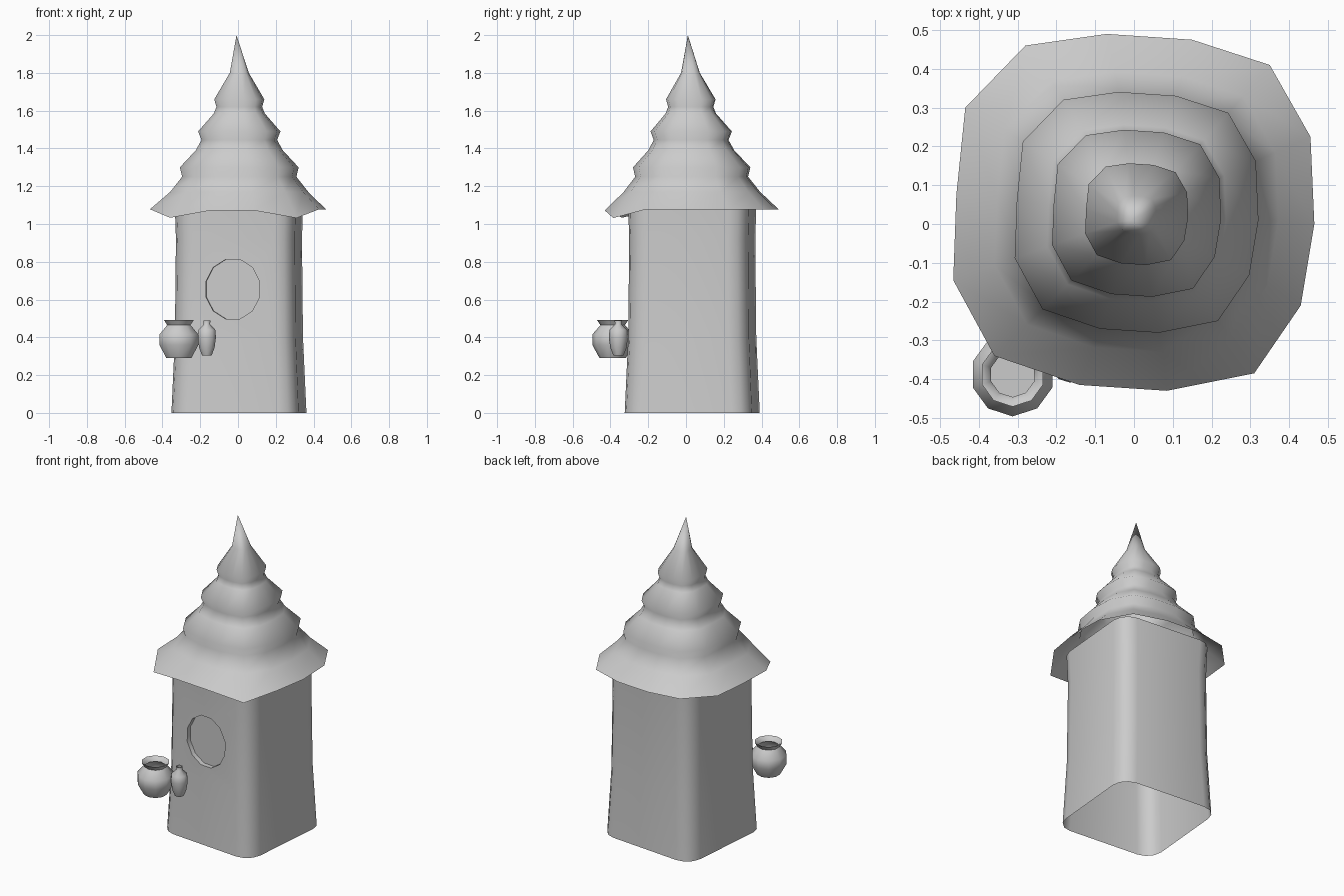
import bpy, bmesh, math
from mathutils import Matrix

if "Cube" in bpy.data.objects:
    bpy.data.objects.remove(bpy.data.objects["Cube"])


def loft(name, rings, cap_start=False, cap_end=False, tip=None):
    """Skin a stack of equal-length closed rings."""
    bm = bmesh.new()
    loops = [[bm.verts.new(p) for p in ring] for ring in rings]
    n = len(loops[0])
    for a, b in zip(loops, loops[1:]):
        for i in range(n):
            j = (i + 1) % n
            bm.faces.new((a[i], a[j], b[j], b[i]))
    if tip:
        t = bm.verts.new(tip)
        for i in range(n):
            bm.faces.new((loops[-1][i], loops[-1][(i + 1) % n], t))
    if cap_start:
        bm.faces.new(loops[0][::-1])
    if cap_end:
        bm.faces.new(loops[-1])
    me = bpy.data.meshes.new(name)
    bm.to_mesh(me)
    bm.free()
    ob = bpy.data.objects.new(name, me)
    bpy.context.collection.objects.link(ob)
    return ob


def smooth(ob, angle):
    bpy.ops.object.select_all(action='DESELECT')
    ob.select_set(True)
    bpy.context.view_layer.objects.active = ob
    bpy.ops.object.shade_smooth_by_angle(angle=math.radians(angle))


def circle(cx, cy, r, z, n):
    return [(cx + r * math.cos(2 * math.pi * (i + .5) / n),
             cy + r * math.sin(2 * math.pi * (i + .5) / n), z) for i in range(n)]


TURN = math.radians(-5)
CX, CY = 0.005, 0.033


def rounded_square(half, r, z, steps=4):
    pts = []
    for k in range(4):
        mid = math.pi / 4 + k * math.pi / 2
        ox = (half - r) * math.sqrt(2) * math.cos(mid)
        oy = (half - r) * math.sqrt(2) * math.sin(mid)
        for s in range(steps):
            a = k * math.pi / 2 + s / (steps - 1) * math.pi / 2
            x, y = ox + r * math.cos(a), oy + r * math.sin(a)
            pts.append((CX + x * math.cos(TURN) - y * math.sin(TURN),
                        CY + x * math.sin(TURN) + y * math.cos(TURN), z))
    return pts


# Tower walls: tapered rounded square, slightly turned
body = loft("tower_walls", [rounded_square(h, .1, z) for h, z in
                            ((.338, 0), (.321, .4), (.316, .92), (.322, 1.12))],
            cap_start=True, cap_end=True)

# Shallow oval window recess cut into the front wall
bm = bmesh.new()
bmesh.ops.create_cone(bm, cap_ends=True, segments=12, radius1=1, radius2=1, depth=.2)
bm.transform(Matrix.Translation((CX, CY, .655)) @ Matrix.Rotation(TURN, 4, 'Z')
             @ Matrix.Translation((0, -.39, 0))
             @ Matrix.Diagonal((.147, 1, .163, 1))
             @ Matrix.Rotation(math.pi / 2, 4, 'X') @ Matrix.Rotation(math.radians(15), 4, 'Z'))
me = bpy.data.meshes.new("window_cutter")
bm.to_mesh(me)
bm.free()
cutter = bpy.data.objects.new("window_cutter", me)
cutter.hide_render = True
bpy.context.collection.objects.link(cutter)
mod = body.modifiers.new("window", 'BOOLEAN')
mod.operation, mod.solver, mod.object = 'DIFFERENCE', 'EXACT', cutter
cutter.location.x = -.005
bpy.context.view_layer.objects.active = body
bpy.ops.object.modifier_apply(modifier=mod.name)
bpy.data.objects.remove(cutter)

# Walls are an open shell: drop the bottom and top caps
bm = bmesh.new()
bm.from_mesh(body.data)
caps = [f for f in bm.faces if abs(f.normal.z) > .9
        and not .05 < f.calc_center_median().z < 1.1]
bmesh.ops.delete(bm, geom=caps, context='FACES')
bm.to_mesh(body.data)
bm.free()
smooth(body, 40)

# Roof: irregular outline stacked into flared tiers
OUTLINE = [(.465, -.03), (.455, .195), (.35, .38), (.15, .445), (-.07, .46),
           (-.28, .43), (-.435, .27), (-.458, .045), (-.466, -.175), (-.36, -.37),
           (-.14, -.445), (.085, -.46), (.31, -.415), (.43, -.24)]
TIERS = [(.785, 1.17), (.65, 1.25), (.675, 1.30), (.495, 1.39), (.43, 1.445),
         (.468, 1.49), (.29, 1.585), (.26, 1.62), (.285, 1.66), (.108, 1.80)]
rim = []
for x, y in OUTLINE:
    dip = max(0, math.hypot(x, y) - .46) * .8 if y < -.3 else 0
    rim.append((x, y + .03, 1.078 - dip))
rings = [rim]
for s, z in TIERS:
    rings.append([(x * s + .007, y * s + .022 + .012 * s, z) for x, y in OUTLINE])
roof = loft("tiered_roof", rings, tip=(-.008, .01, 2.0))
smooth(roof, 80)


# Jars hanging beside the window, open at the mouth
def jar(name, cx, cy, profile, n=10):
    ob = loft(name, [circle(cx, cy, r, z, n) for r, z in profile], cap_start=True)
    smooth(ob, 50)


jar("large_jar", -.313, -.388, [(.07, .29), (.108, .36), (.108, .415), (.065, .465),
                                (.083, .492), (.07, .487), (.058, .465)])
jar("small_jar", -.165, -.358, [(.027, .305), (.043, .345), (.051, .40), (.047, .44),
                                (.018, .468), (.02, .49), (.014, .488)])
